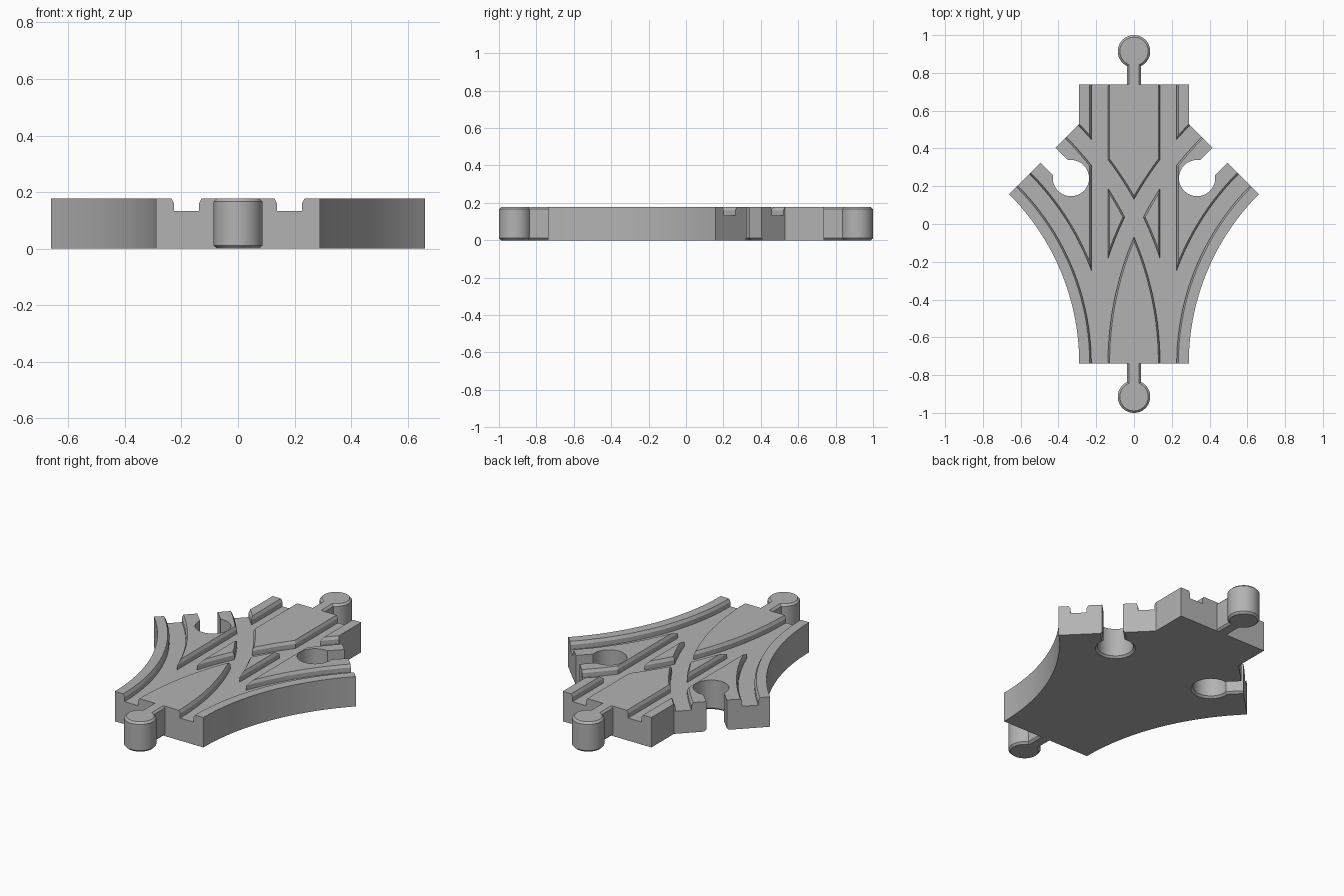
import bpy, bmesh
from math import sin, cos, pi, radians, asin
from mathutils import Matrix

if "Cube" in bpy.data.objects:
    bpy.data.objects.remove(bpy.data.objects["Cube"])

HEIGHT = 0.177
FLOOR = 0.133          # groove bottom
HALF = 0.29            # half the track width
END = 0.738            # straight track ends
RADIUS = 1.556         # centre line of the curved branches
INNER, OUTER = 0.138, 0.226
CHAMFER = 0.011

grey = bpy.data.materials.new("plain grey")
grey.use_nodes = True
colour = (0.45, 0.45, 0.45, 1)
grey.diffuse_color = colour
grey.node_tree.nodes["Principled BSDF"].inputs["Base Color"].default_value = colour


def loft(name, rings, matrix=Matrix()):
    """Closed solid skinned through rings with equal point counts."""
    bm = bmesh.new()
    loops = [[bm.verts.new(matrix @ Matrix.Translation(p).translation) for p in r] for r in rings]
    n = len(loops[0])
    for low, high in zip(loops, loops[1:]):
        for i in range(n):
            j = (i + 1) % n
            bm.faces.new((low[i], low[j], high[j], high[i]))
    bm.faces.new(loops[0][::-1])
    bm.faces.new(loops[-1])
    bmesh.ops.recalc_face_normals(bm, faces=bm.faces)
    mesh = bpy.data.meshes.new(name)
    bm.to_mesh(mesh)
    bm.free()
    mesh.materials.append(grey)
    obj = bpy.data.objects.new(name, mesh)
    bpy.context.collection.objects.link(obj)
    return obj


def activate(obj):
    bpy.ops.object.select_all(action='DESELECT')
    obj.select_set(True)
    bpy.context.view_layer.objects.active = obj


def cut(target, cutter):
    activate(target)
    mod = target.modifiers.new("cut", 'BOOLEAN')
    mod.operation = 'DIFFERENCE'
    mod.solver = 'EXACT'
    mod.object = cutter
    bpy.ops.object.modifier_apply(modifier=mod.name)
    bpy.data.objects.remove(cutter)


def keyhole(radius, neck, length, levels):
    """Round head with a straight neck toward -y; levels are (z, growth)."""
    rings = []
    for z, grow in levels:
        r, w = radius + grow, neck + grow
        start = asin(w / r)
        ring = [(-w, -length, z), (w, -length, z)]
        for i in range(49):
            a = start + (2 * pi - 2 * start) * i / 48
            ring.append((r * sin(a), -r * cos(a), z))
        rings.append(ring)
    return rings


def groove_profile(side):
    """Groove section with flared top edges, as (offset, z)."""
    a, b, c = INNER, OUTER, 0.009
    lip, top = HEIGHT - 0.017, HEIGHT + 0.05
    section = [(a, FLOOR), (a, lip), (a - c, HEIGHT), (a - c, top),
               (b + c, top), (b + c, HEIGHT), (b, lip), (b, FLOOR)]
    return [(side * o, z) for o, z in section]


def arc_point(r, angle, z, side):
    return (side * (RADIUS - r * cos(angle)), r * sin(angle) - END, z)


# Track body: straight piece merged with two curved branches
edge = [arc_point(RADIUS - HALF, radians(45) * i / 32, 0, 1)[:2] for i in range(33)]
edge += [(HALF, sum(edge[-1]) - HALF), (HALF, END)]
outline = edge + [(-x, y) for x, y in reversed(edge)]
body = loft("track_body", [[(x, y, z) for x, y in outline] for z in (0, HEIGHT)])

# Wheel grooves along the straight and both branches
for side in (-1, 1):
    section = groove_profile(side)
    cut(body, loft("straight_groove", [[(o, y, z) for o, z in section] for y in (-0.85, 0.85)]))
    for branch in (-1, 1):
        angles = [-0.02 + (radians(45) + 0.05) * i / 40 for i in range(41)]
        cut(body, loft("curved_groove", [[arc_point(RADIUS + o, a, z, branch) for o, z in section]
                                         for a in angles]))

# Connector sockets at the branch ends
levels = [(-0.02, CHAMFER), (0, CHAMFER), (CHAMFER, 0), (HEIGHT + 0.1, 0)]
for side in (-1, 1):
    place = Matrix.Translation((side * 0.334, 0.243, 0)) @ Matrix.Rotation(side * radians(135), 4, 'Z')
    cut(body, loft("socket", keyhole(0.096, 0.056, 0.3, levels), place))

# Connector pegs at the straight ends
levels = [(0, -CHAMFER), (CHAMFER, 0), (HEIGHT - CHAMFER, 0), (HEIGHT, -CHAMFER)]
pegs = []
for name, turn in (("back_peg", 0), ("front_peg", pi)):
    place = Matrix.Rotation(turn, 4, 'Z') @ Matrix.Translation((0, 0.914, 0))
    pegs.append(loft(name, keyhole(0.086, 0.038, 0.914 - END, levels), place))

for obj in [body] + pegs:
    activate(obj)
    bpy.ops.object.shade_smooth_by_angle(angle=radians(25))
